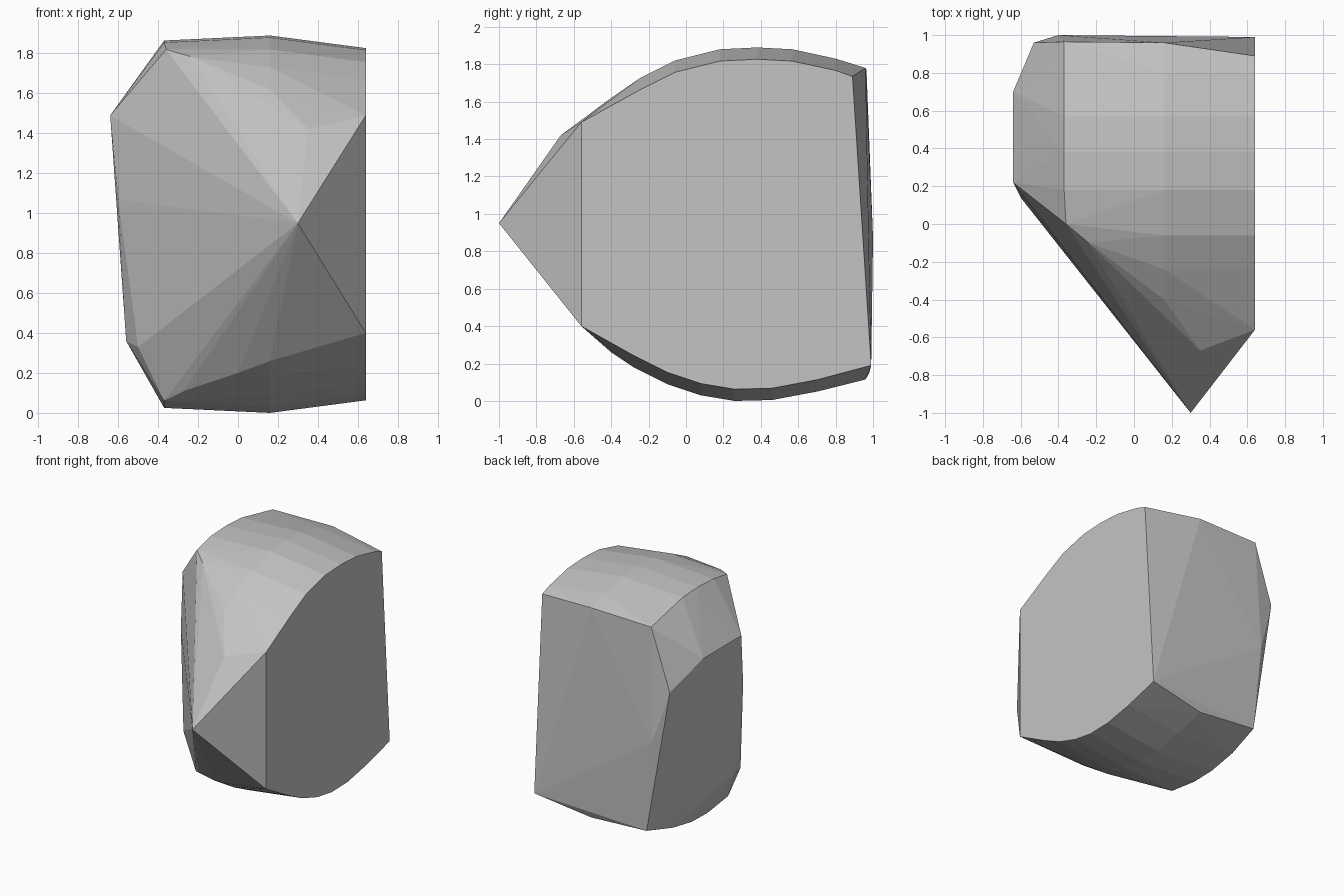
import bpy
import bmesh

default_cube = bpy.data.objects.get("Cube")
if default_cube:
    bpy.data.objects.remove(default_cube, do_unlink=True)

# One plain stone colour
stone = bpy.data.materials.new("stone_grey")
stone.use_nodes = True
grey = (0.55, 0.55, 0.55, 1)
stone.diffuse_color = grey
stone.node_tree.nodes["Principled BSDF"].inputs["Base Color"].default_value = grey

# Curved crown and underside, as (y, z) profiles along the middle of the rock
crown = [(-.4, 1.62), (-.24, 1.73), (-.06, 1.82), (.18, 1.88), (.38, 1.89),
         (.57, 1.88), (.8, 1.83), (.96, 1.78)]
underside = [(-.4, .26), (-.28, .18), (-.1, .09), (.08, .03), (.26, 0),
             (.46, .005), (.7, .05), (.96, .115)]


def rib(x, inset, y_min, y_max):
    """Repeat both profiles at x, pulled towards the middle by the inset."""
    upper = [(x, y, z - inset) for y, z in crown if y_min <= y <= y_max]
    lower = [(x, y, z + inset) for y, z in underside if y_min <= y <= y_max]
    return upper + lower


def convex_block(name, points, material):
    """Wrap the points in a tight, flat-faced skin."""
    bm = bmesh.new()
    for point in points:
        bm.verts.new(point)
    result = bmesh.ops.convex_hull(bm, input=bm.verts)
    spare = [v for v in result["geom_interior"] + result["geom_unused"]
             if isinstance(v, bmesh.types.BMVert) and not v.link_faces]
    bmesh.ops.delete(bm, geom=list(set(spare)), context="VERTS")
    bmesh.ops.recalc_face_normals(bm, faces=bm.faces)
    mesh = bpy.data.meshes.new(name)
    bm.to_mesh(mesh)
    bm.free()
    mesh.materials.append(material)
    block = bpy.data.objects.new(name, mesh)
    bpy.context.scene.collection.objects.link(block)
    return block


# Cut side, middle ridge and far shoulder
side_x, shoulder_x = .64, -.37
points = rib(.16, 0, -1, 1)
points += rib(side_x, .063, -.3, .9)
points += rib(shoulder_x, .025, .1, .9)

# Corners of the flat cut side
points += [(side_x, -.56, .4), (side_x, -.56, 1.49),
           (side_x, .89, 1.735), (side_x, .99, .19)]

# Front point and the chamfer that runs back from it
points += [(.3, -1, .95), (.35, -.67, 1.42),
           (-.03, -.25, 1.7), (-.24, -.1, 1.785), (-.36, 0, 1.82),
           (0, -.3, .2), (-.27, -.1, .11), (shoulder_x, 0, .06)]

# Rough flank opposite the cut side
points += [(-.64, .22, 1.49), (-.64, .7, 1.49), (-.6, .14, 1.07),
           (-.56, .18, .36), (-.5, .03, .33)]

# Back corners
points += [(shoulder_x, .965, 1.77), (-.53, .96, 1.29),
           (-.4, 1, .87), (-.34, .98, .15)]

convex_block("rock_fragment", points, stone)
